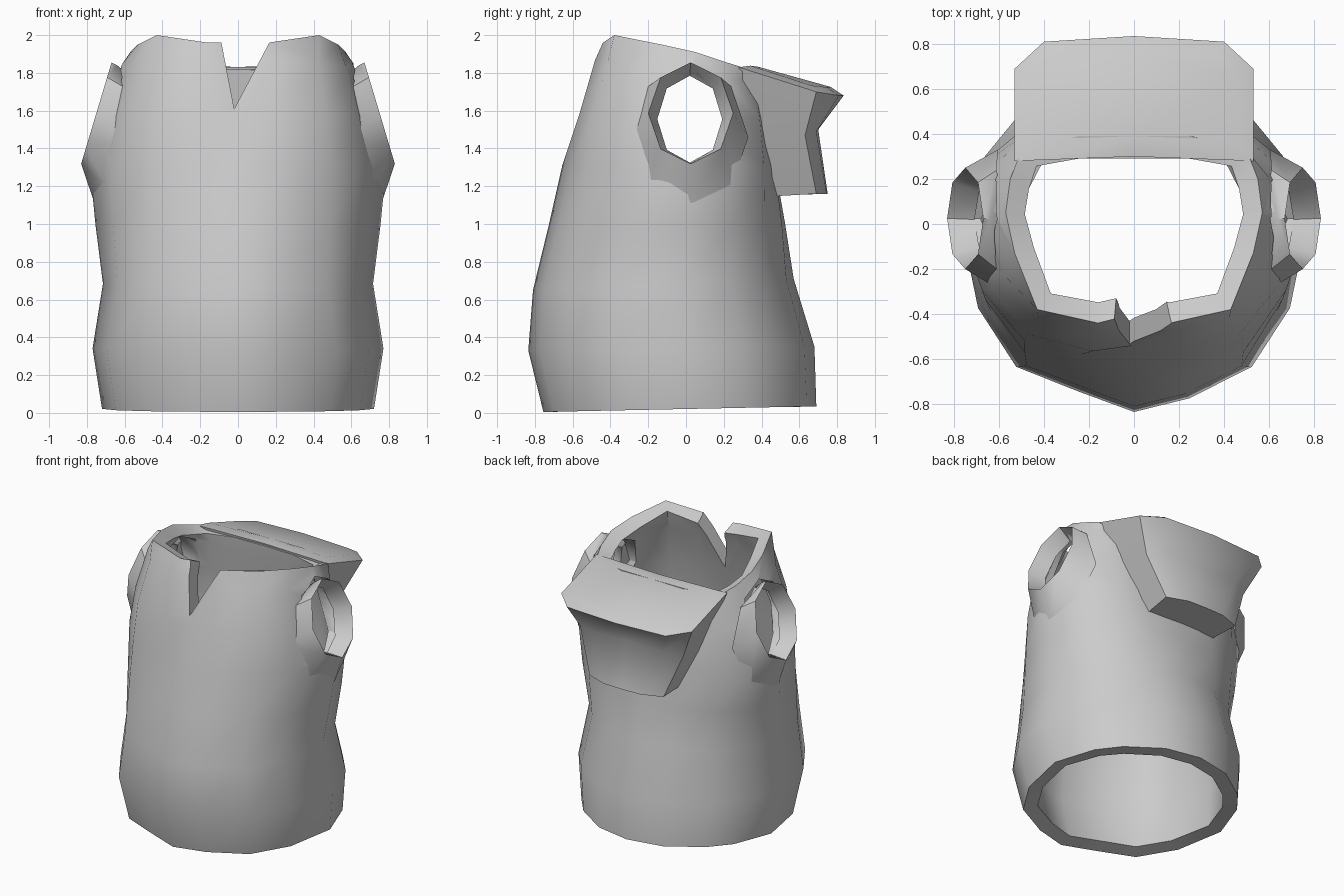
import bpy, bmesh, math

if "Cube" in bpy.data.objects:
    bpy.data.objects.remove(bpy.data.objects["Cube"])


def mirrored(half):
    """Closed ring from a half outline running front centre to back centre."""
    return half + [(-x, y, z) for x, y, z in half[-2:0:-1]]


def loft(name, rings, caps=True, closed=False):
    bm = bmesh.new()
    rows = [[bm.verts.new(p) for p in r] for r in rings]
    n = len(rows[0])
    pairs = list(zip(rows, rows[1:]))
    if closed:
        pairs.append((rows[-1], rows[0]))
    for a, b in pairs:
        for i in range(n):
            j = (i + 1) % n
            bm.faces.new((a[i], a[j], b[j], b[i]))
    if caps and not closed:
        bm.faces.new(rows[0][::-1])
        bm.faces.new(rows[-1])
    bmesh.ops.recalc_face_normals(bm, faces=bm.faces)
    me = bpy.data.meshes.new(name)
    bm.to_mesh(me)
    bm.free()
    ob = bpy.data.objects.new(name, me)
    bpy.context.collection.objects.link(ob)
    return ob


def activate(ob):
    bpy.ops.object.select_all(action='DESELECT')
    ob.select_set(True)
    bpy.context.view_layer.objects.active = ob


def cut(ob, cutter):
    m = ob.modifiers.new("cut", 'BOOLEAN')
    m.operation = 'DIFFERENCE'
    m.solver = 'EXACT'
    m.object = cutter
    cutter.hide_render = True
    activate(ob)
    bpy.ops.object.modifier_apply(modifier=m.name)
    bpy.data.objects.remove(cutter)


# Unit half cross-sections: pointed hem, bulging arm level, blunt chest
hem = [(0, -1), (.32, -.92), (.68, -.735), (.9, -.39), (1, .1),
       (.86, .5), (.69, .71), (.36, .93), (0, 1)]
arm = [(0, -1), (.3, -.92), (.62, -.76), (.86, -.36), (1, .2),
       (.9, .6), (.64, .9), (.33, 1), (0, 1)]
chest = [(0, -.93), (.25, -.98), (.64, -.83), (.86, -.42), (.97, .15),
         (.91, .55), (.67, .92), (.33, 1), (0, 1)]

# Body rings: z, tilt, half width, front y, back y, sections and blend
levels = [(.02, .015, .72, -.755, .69, hem, hem, 0),
          (.34, .01, .77, -.835, .68, hem, hem, 0),
          (.68, .03, .715, -.81, .57, hem, arm, .2),
          (1.0, 0, .755, -.725, .525, hem, arm, .6),
          (1.31, 0, .785, -.655, .47, arm, arm, 0),
          (1.57, -.01, .735, -.575, .43, chest, chest, 0),
          (1.81, -.06, .665, -.49, .40, chest, chest, 0)]
rings = []
for z, tilt, w, f, b, s0, s1, t in levels:
    half = []
    for (x0, y0), (x1, y1) in zip(s0, s1):
        x, v = x0 + (x1 - x0) * t, y0 + (y1 - y0) * t
        half.append((x * w, (f + b) / 2 + v * (b - f) / 2, z + tilt * v))
    ring = mirrored(half)
    if z < 1.4:  # the left front panel runs flatter up to the seam
        x, y, zz = ring[-1]
        ring[-1] = (x, y + .03, zz)
    rings.append(ring)
# Sloping neck edge
rings.append(mirrored([(0, -.40, 1.96), (.16, -.44, 1.96), (.43, -.38, 2.0),
                       (.53, -.13, 1.95), (.57, .05, 1.91), (.55, .2, 1.86),
                       (.5, .33, 1.82), (.25, .39, 1.83), (0, .39, 1.83)]))
body = loft("vest_body", rings, caps=False)
m = body.modifiers.new("shell", 'SOLIDIFY')
m.thickness = .1
m.offset = -1
activate(body)
bpy.ops.object.modifier_apply(modifier=m.name)


# Armholes: octagons following the sloping side, optionally bowed round it
def octagon(side, cy, cz, ry, rz, dx, slope=.3, bow=0):
    ring = []
    for i in range(8):
        a = math.radians(45 * i)
        y, z = cy + ry * math.cos(a), cz + rz * math.sin(a)
        x = .83 - slope * (z - 1.32) + dx - bow * math.cos(a) ** 2
        ring.append((side * x, y, z))
    return ring


parts = [(body, 50)]
for side, label in ((1, "right"), (-1, "left")):
    lip = (.025, 1.587, .225, .268)
    cut(body, loft("armhole_cutter", [octagon(side, *lip, -.4),
                                      octagon(side, *lip, .3)]))
    # Cuff: flared skirt, chamfered rim, hidden back
    cuff = loft("armhole_cuff_" + label, [
        octagon(side, .02, 1.46, .31, .38, -.115, .145, .09),
        octagon(side, *lip, 0),
        octagon(side, .02, 1.555, .172, .23, -.12)], closed=True)
    parts.append((cuff, 50))

# Neck notch
tri = [(-.02, 1.61), (.24, 2.1), (-.115, 2.1)]
cut(body, loft("notch_cutter", [[(x, y, z) for x, z in tri] for y in (-.9, -.2)]))

# Collar block at the back of the neck
collar = loft("back_collar", [
    mirrored([(0, .43, 1.15), (.27, .43, 1.145), (.3, .69, 1.16),
              (.15, .745, 1.16), (0, .75, 1.16)]),
    mirrored([(0, .37, 1.48), (.42, .36, 1.48), (.42, .63, 1.47),
              (.3, .69, 1.49), (0, .7, 1.5)]),
    mirrored([(0, .30, 1.83), (.53, .28, 1.83), (.53, .69, 1.70),
              (.4, .81, 1.68), (0, .835, 1.68)])])
bm = bmesh.new()
bm.from_mesh(collar.data)
top = max(bm.faces, key=lambda f: f.calc_center_median().z)
bmesh.ops.inset_region(bm, faces=[top], thickness=.08, depth=.025)
bm.to_mesh(collar.data)
bm.free()
parts.append((collar, 50))

for ob, angle in parts:
    activate(ob)
    bpy.ops.object.shade_smooth_by_angle(angle=math.radians(angle))
